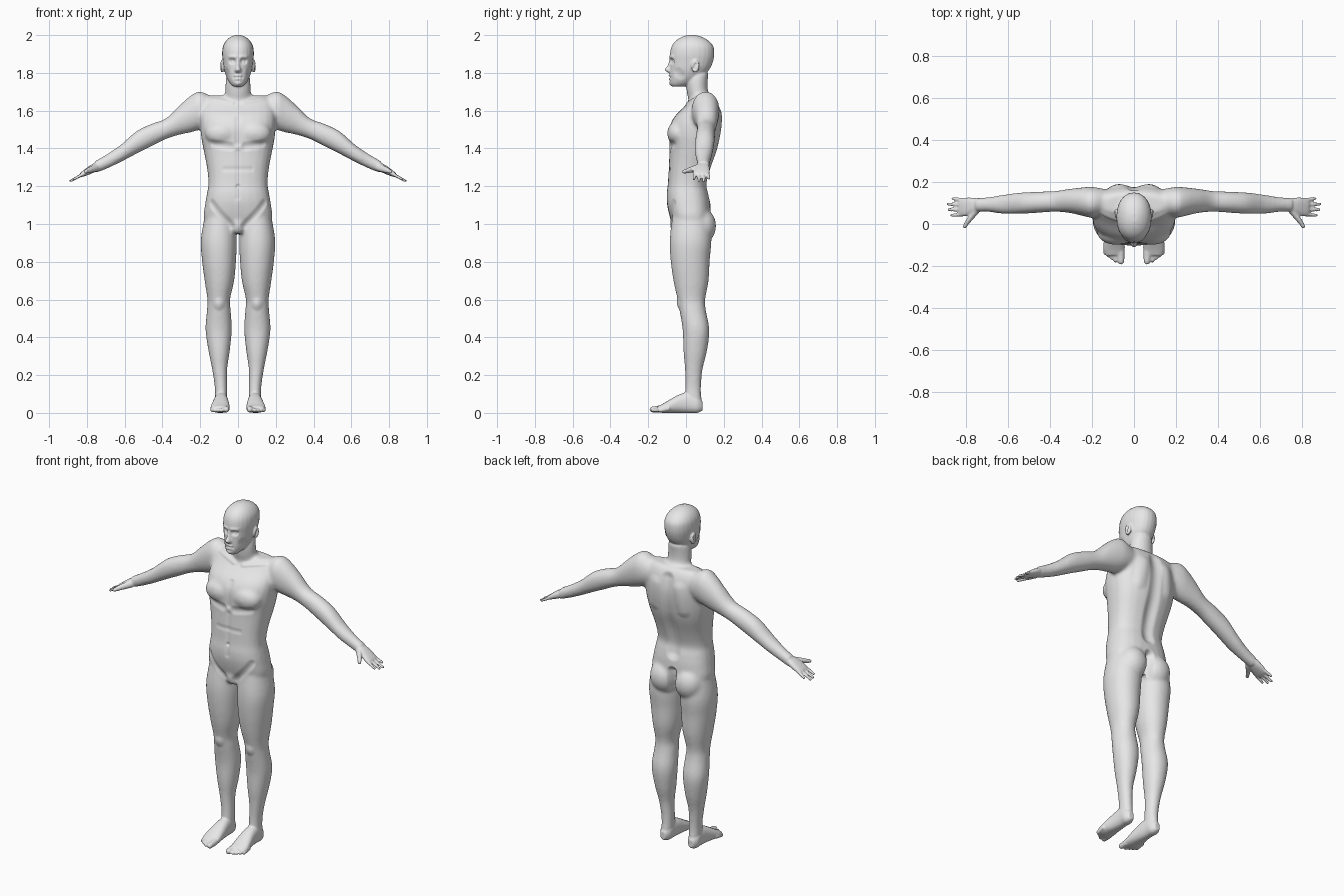
import bpy
import bmesh
import math
from mathutils import Matrix, Vector
from mathutils.kdtree import KDTree

BOTH, CENTRE = (1, -1), (1,)

if "Cube" in bpy.data.objects:
    bpy.data.objects.remove(bpy.data.objects["Cube"])


def refine(rows, steps):
    """Smooth curve through the given cross-section rows."""
    result = []
    for i in range(len(rows) - 1):
        before, start = rows[max(i - 1, 0)], rows[i]
        end, after = rows[i + 1], rows[min(i + 2, len(rows) - 1)]
        for step in range(steps):
            t = step / steps
            row = []
            for p, q, r, s in zip(before, start, end, after):
                curve = (2 * p - 5 * q + 4 * r - s) * t + (3 * (q - r) + s - p) * t * t
                row.append(q + t * (r - p + curve) / 2)
            result.append(row)
    return result + [rows[-1]]


def loft(bm, axis, rows, sides=BOTH, power=2.3, count=24, steps=4):
    """Skin rounded sections; a row is (position, a_min, a_max, b_min, b_max)."""
    def bend(value):
        return math.copysign(abs(value) ** (2 / power), value)

    for side in sides:
        rings = []
        for t, a_min, a_max, b_min, b_max in refine(rows, steps):
            ring = []
            for k in range(count):
                angle = math.tau * k / count
                a = (a_min + a_max + (a_max - a_min) * bend(math.cos(angle))) / 2
                b = (b_min + b_max + (b_max - b_min) * bend(math.sin(angle))) / 2
                x, y, z = {"x": (t, a, b), "y": (a, t, b), "z": (a, b, t)}[axis]
                ring.append(bm.verts.new((x * side, y, z)))
            rings.append(ring)
        for low, high in zip(rings, rings[1:]):
            for k in range(count):
                n = (k + 1) % count
                bm.faces.new((low[k], low[n], high[n], high[k]))
        bm.faces.new(rings[0])
        bm.faces.new(rings[-1])


def centred(bm, rows, power=2.3):
    """Upright loft on the middle line; a row is (z, half_width, front, back)."""
    loft(bm, "z", [(z, -w, w, front, back) for z, w, front, back in rows], CENTRE, power)


def ball(bm, centre, radii, sides=BOTH):
    for side in sides:
        place = Matrix.Translation((centre[0] * side, centre[1], centre[2]))
        bmesh.ops.create_uvsphere(bm, u_segments=20, v_segments=12, radius=1,
                                  matrix=place @ Matrix.Diagonal((*radii, 1)))


def digit(bm, axis, path, thick, thin):
    """Finger or toe: a tapering tube with a round tip."""
    stations = []
    for i, point in enumerate(path):
        stations.append((*point, thick + (thin - thick) * i / (len(path) - 1)))
    tip, a, b = path[-1]
    way = math.copysign(thin, tip - path[0][0])
    for angle in (.4, .8, 1.1, 1.4):
        stations.append((tip + way * math.sin(angle), a, b, thin * math.cos(angle)))
    loft(bm, axis, [(t, a - r, a + r, b - r, b + r) for t, a, b, r in stations],
         power=2, count=12, steps=1)


def fuse(bm, voxel, rounds, base=None):
    """Merge all overlapping parts, and an earlier skin, into one soft skin."""
    bmesh.ops.recalc_face_normals(bm, faces=bm.faces)
    if base:
        bm.from_mesh(base)
        bpy.data.meshes.remove(base)
    mesh = bpy.data.meshes.new("parts")
    bm.to_mesh(mesh)
    bm.free()
    rough = bpy.data.objects.new("parts", mesh)
    bpy.context.collection.objects.link(rough)
    remesh = rough.modifiers.new("merge", "REMESH")
    remesh.mode = "VOXEL"
    remesh.voxel_size = voxel
    soften = rough.modifiers.new("soften", "SMOOTH")
    soften.factor = 0.5
    soften.iterations = rounds
    graph = bpy.context.evaluated_depsgraph_get()
    skin = bpy.data.meshes.new_from_object(rough.evaluated_get(graph))
    bpy.data.objects.remove(rough)
    bpy.data.meshes.remove(mesh)
    return skin


# Trunk
bm = bmesh.new()
centred(bm, [
    (.96, .12, -.05, .1), (1.02, .18, -.08, .13), (1.1, .175, -.1, .13),
    (1.16, .165, -.103, .12), (1.21, .157, -.097, .11), (1.29, .163, -.093, .13),
    (1.39, .182, -.088, .165), (1.46, .195, -.09, .18), (1.52, .2, -.085, .187),
    (1.57, .2, -.06, .187), (1.62, .195, -.01, .178), (1.66, .18, .025, .16),
    (1.68, .15, .05, .14)], 2.5)
ball(bm, (.085, -.045, 1.48), (.09, .055, .065))
ball(bm, (.08, .08, .99), (.085, .08, .095))
ball(bm, (0, -.05, 1), (.04, .035, .055), CENTRE)

# Neck
centred(bm, [(1.6, .09, .02, .17), (1.66, .074, .012, .145),
             (1.7, .068, .004, .118), (1.75, .066, 0, .115), (1.8, .06, .01, .12)], 2)

# Legs
loft(bm, "z", [
    (1.06, .02, .172, -.07, .12), (.92, .007, .197, -.086, .135), (.81, .01, .191, -.082, .126),
    (.7, .02, .177, -.067, .12), (.6, .042, .162, -.045, .102), (.54, .038, .165, -.034, .106),
    (.44, .033, .172, -.018, .124), (.33, .043, .157, -.014, .112), (.23, .057, .137, -.006, .088),
    (.13, .057, .123, -.004, .08), (.05, .057, .123, -.015, .085)], power=2.1)

# Arms
loft(bm, "x", [
    (.13, .05, .165, 1.53, 1.67), (.2, .03, .177, 1.5, 1.702), (.25, .04, .174, 1.485, 1.68),
    (.31, .053, .167, 1.472, 1.627), (.38, .058, .157, 1.45, 1.56), (.46, .053, .154, 1.41, 1.53),
    (.54, .048, .15, 1.37, 1.49), (.62, .048, .14, 1.328, 1.42), (.7, .058, .127, 1.29, 1.366),
    (.76, .058, .126, 1.268, 1.332)], power=2.1)
trunk = fuse(bm, .009, 8)

# Head
bm = bmesh.new()
centred(bm, [
    (1.728, .025, -.075, -.01), (1.745, .043, -.086, .04), (1.78, .062, -.087, .09),
    (1.82, .074, -.085, .125), (1.86, .08, -.085, .143), (1.9, .084, -.085, .15),
    (1.94, .08, -.076, .145), (1.97, .064, -.054, .12), (1.99, .04, -.022, .085),
    (2, .016, .01, .05)], 2.15)
centred(bm, [(1.87, .009, -.088, -.05), (1.84, .011, -.098, -.05), (1.818, .017, -.113, -.05),
             (1.806, .019, -.102, -.05), (1.798, .012, -.088, -.05)], 2)
ball(bm, (.084, .05, 1.835), (.011, .022, .034))

# Hands with fingers and thumb
loft(bm, "x", [(.72, .062, .122, 1.29, 1.345), (.75, .057, .123, 1.278, 1.328),
               (.78, .044, .126, 1.265, 1.312), (.815, .036, .125, 1.252, 1.287),
               (.835, .042, .118, 1.247, 1.27)])
for row, reach in enumerate((.868, .882, .885, .862)):
    y = .046 + .0225 * row
    digit(bm, "x", [(.81, y, 1.27), (reach, y + .004 * (row - 1), 1.27 - .55 * (reach - .81))],
          .0105, .008)
digit(bm, "y", [(.065, .75, 1.298), (.02, .785, 1.286), (-.01, .806, 1.277)], .021, .011)

# Feet with toes
loft(bm, "y", [(.088, .075, .108, .012, .06), (.06, .058, .124, 0, .09), (.02, .055, .125, 0, .11),
               (-.03, .05, .13, 0, .1), (-.08, .045, .14, 0, .074), (-.12, .044, .145, 0, .05),
               (-.15, .05, .136, .003, .035)])
digit(bm, "y", [(-.13, .064, .022), (-.177, .062, .018)], .02, .016)
for toe in range(4):
    x, y = .088 + .016 * toe, -.174 + .012 * toe
    digit(bm, "y", [(y + .05, x, .024), (y, x, .013)], .012, .01)
skin = fuse(bm, .0055, 2, trunk)

# Muscle and face modelling: soft strokes that push the skin, same on both sides
tree = KDTree(len(skin.vertices))
for vert in skin.vertices:
    tree.insert((abs(vert.co.x), vert.co.y, vert.co.z), vert.index)
tree.balance()


def stroke(start, end, radius, push):
    ends = []
    for point in (start, end):
        near = tree.find(point)[0]
        ends.append(Vector((point[0], near.y, point[2])))
    a, line = ends[0], ends[1] - ends[0]
    for spot, index, _ in tree.find_range(a + line / 2, line.length / 2 + radius):
        along = (spot - a).dot(line) / max(line.length_squared, 1e-9)
        gap = (spot - a - line * min(max(along, 0), 1)).length / radius
        if gap < 1:
            co = skin.vertices[index].co
            shift = Vector(push) * (1 - gap * gap) ** 2
            shift.x *= math.copysign(1, co.x)
            co += shift


def forward(start, end, radius, amount):
    stroke(start, end, radius, (0, -amount, 0))


def dab(point, radius, amount):
    forward(point, point, radius, amount)


# Back: spine, shoulder blades, cleft
forward((0, .17, 1.16), (0, .19, 1.62), .05, .016)
forward((.08, .18, 1.58), (.1, .18, 1.45), .05, -.008)
forward((0, .14, .9), (0, .14, 1.05), .035, .03)
# Chest, belly, collarbones and groin
forward((0, -.1, 1.43), (0, -.08, 1.56), .025, -.007)
forward((.04, -.1, 1.41), (.13, -.08, 1.425), .03, -.007)
forward((0, -.1, 1.14), (0, -.1, 1.38), .022, -.004)
forward((0, -.1, 1.29), (.07, -.1, 1.29), .02, -.003)
forward((.03, .01, 1.64), (.15, .03, 1.67), .02, .006)
forward((.14, -.08, 1.11), (.035, -.09, .99), .028, -.008)
dab((0, -.1, 1.2), .014, -.008)
# Kneecaps
dab((.1, -.04, .575), .04, .008)
# Brows, eyes, lips, chin, cheeks, ears
forward((.014, -.09, 1.884), (.05, -.075, 1.885), .015, .005)
forward((.026, -.08, 1.862), (.036, -.08, 1.862), .021, -.014)
dab((.031, -.07, 1.861), .013, .006)
forward((0, -.09, 1.785), (.014, -.09, 1.784), .01, .006)
forward((0, -.09, 1.768), (.012, -.09, 1.768), .01, .005)
forward((0, -.09, 1.777), (.023, -.08, 1.776), .007, -.006)
dab((0, -.09, 1.757), .012, -.004)
dab((0, -.08, 1.744), .02, .004)
stroke((.062, -.03, 1.79), (.058, -.04, 1.8), .035, (-.006, 0, 0))
stroke((.094, .045, 1.825), (.094, .05, 1.845), .014, (-.009, 0, 0))

# Finished body in one plain colour
grey = bpy.data.materials.new("plain grey")
grey.use_nodes = True
colour = (.8, .8, .8, 1)
grey.diffuse_color = colour
grey.node_tree.nodes["Principled BSDF"].inputs["Base Color"].default_value = colour
skin.name = "body"
skin.materials.clear()
skin.materials.append(grey)
for face in skin.polygons:
    face.use_smooth = True
    face.material_index = 0
body = bpy.data.objects.new("body", skin)
bpy.context.collection.objects.link(body)
